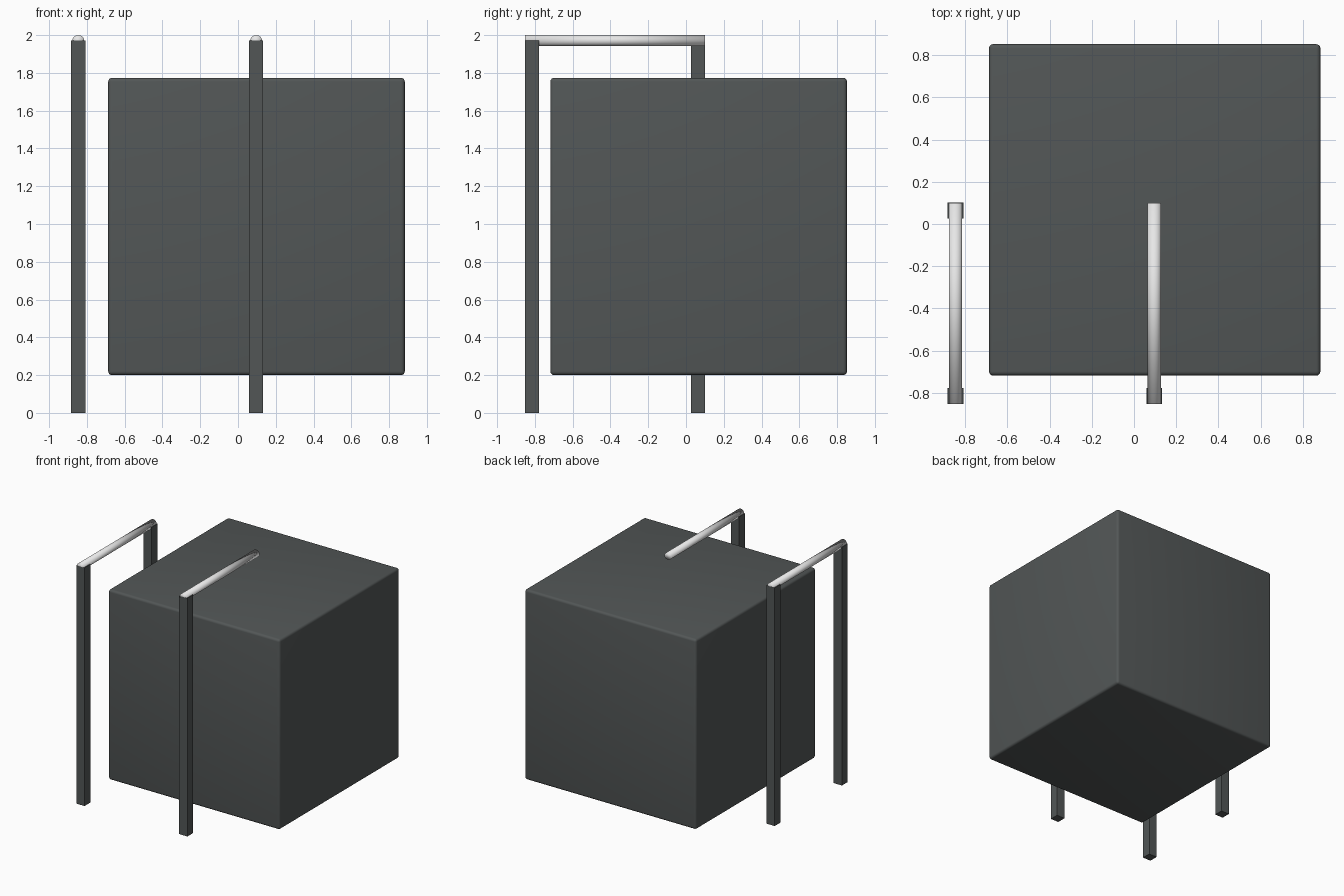
import bpy
import math

if "Cube" in bpy.data.objects:
    bpy.data.objects.remove(bpy.data.objects["Cube"])


def material(name, rgb):
    m = bpy.data.materials.new(name)
    m.diffuse_color = (*rgb, 1.0)
    m.use_nodes = True
    m.node_tree.nodes["Principled BSDF"].inputs["Base Color"].default_value = m.diffuse_color
    return m


dark_grey = material("dark grey", (0.085, 0.094, 0.094))
light_grey = material("light grey", (0.8, 0.8, 0.8))


def box(name, centre, size, bevel, segments):
    bpy.ops.mesh.primitive_cube_add(size=1, location=centre)
    o = bpy.context.object
    o.name = name
    o.scale = size
    bpy.ops.object.transform_apply(location=False, rotation=False, scale=True)
    o.data.materials.append(dark_grey)
    if bevel:
        mod = o.modifiers.new("rounded edges", "BEVEL")
        mod.width = bevel
        mod.segments = segments
        bpy.ops.object.modifier_apply(modifier=mod.name)
        bpy.ops.object.shade_smooth_by_angle(angle=math.radians(35))
    return o


# Large cube with softly rounded edges
box("main_cube", (0.098, 0.067, 0.987), (1.57, 1.57, 1.574), 0.02, 4)

# Three square posts; the fourth rail end rests free above the cube
POST, TOP = 0.075, 1.972
LEFT, RIGHT, FRONT, BACK = -0.846, 0.096, -0.815, 0.064
for name, x, y in (("front_left_post", LEFT, FRONT),
                   ("front_right_post", RIGHT, FRONT),
                   ("back_left_post", LEFT, BACK)):
    box(name, (x, y, TOP / 2), (POST, POST, TOP), 0, 0)

# Round handrails running front to back
for name, x in (("left_rail", LEFT), ("right_rail", RIGHT)):
    bpy.ops.mesh.primitive_cylinder_add(
        vertices=32, radius=0.03, depth=0.953,
        location=(x, -0.376, 1.971), rotation=(math.pi / 2, 0, 0))
    rail = bpy.context.object
    rail.name = name
    rail.scale = (1.05, 0.97, 1)
    rail.data.materials.append(light_grey)
    bpy.ops.object.shade_smooth()
